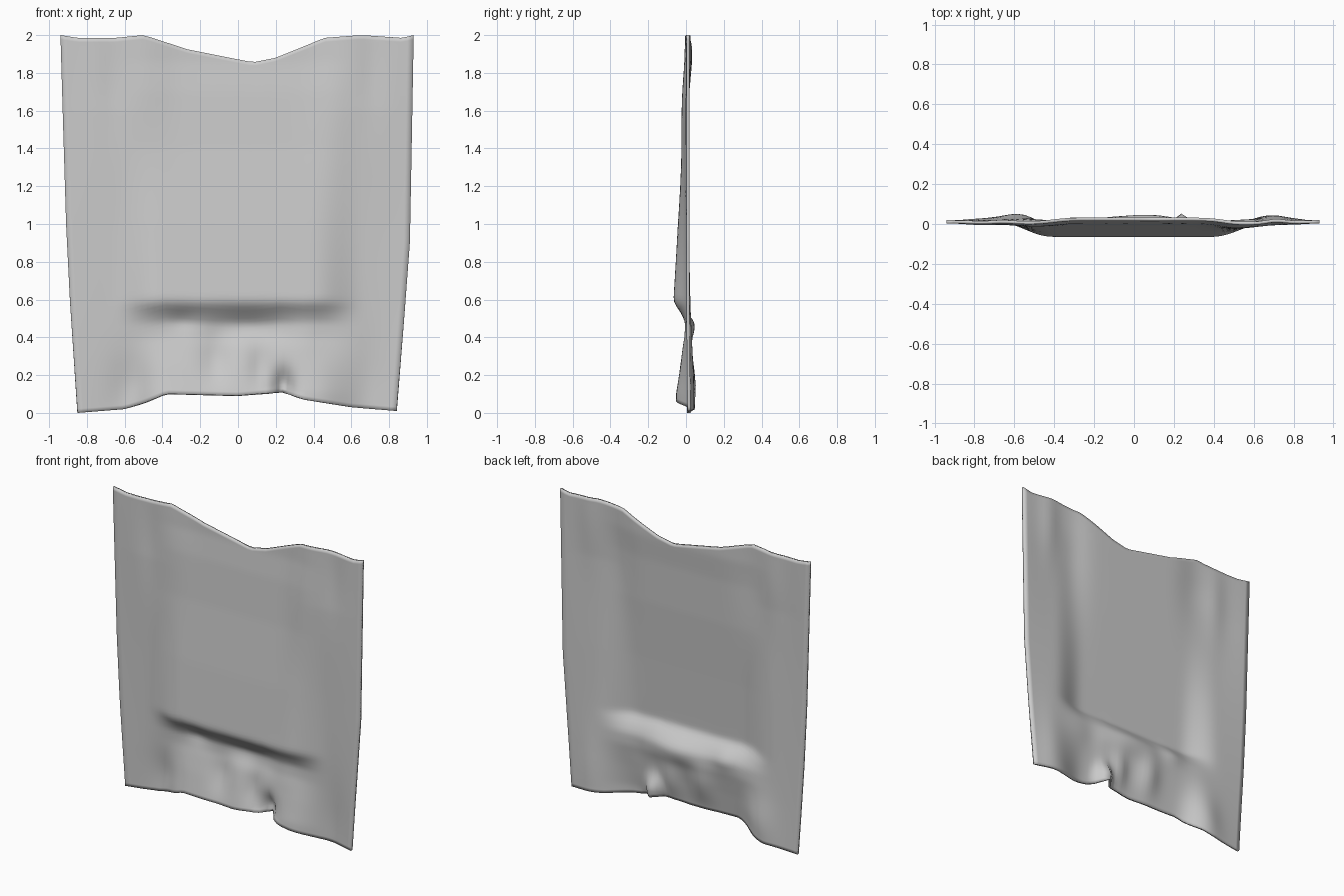
import bpy, bmesh
from math import exp

cube = bpy.data.objects.get("Cube")
if cube:
    bpy.data.objects.remove(cube)


def along(points, t):
    """Linear interpolation through a short profile."""
    if t <= points[0][0]:
        return points[0][1]
    for (a, p), (b, q) in zip(points, points[1:]):
        if t <= b:
            return p + (q - p) * (t - a) / (b - a)
    return points[-1][1]


def bump(x, z, cx, cz, wx, wz, depth):
    """Soft fold centred on (cx, cz)."""
    return depth * exp(-((x - cx) / wx) ** 2 - ((z - cz) / wz) ** 2)


# Outline of the cloth
right_edge = [(0, -.85), (.6, -.89), (1, -.91), (2, -.94)]
left_edge = [(0, .84), (.5, .88), (.9, .91), (2, .93)]
top_edge = [(-.94, 2), (-.85, 1.985), (-.65, 1.985), (-.5, 2), (-.27, 1.925),
            (.08, 1.855), (.2, 1.88), (.46, 1.985), (.65, 2), (.87, 1.985), (.93, 2)]
hem = [(-.85, 0), (-.6, .02), (-.5, .05), (-.38, .1), (0, .09), (.23, .11),
       (.35, .07), (.6, .03), (.84, .01)]

# Depth of the sagging middle and of the flat sides, by height
middle = [(.1, -.045), (.25, -.02), (.4, .01), (.48, .01), (.54, -.02), (.58, -.053),
          (.6, -.058), (1, -.034), (1.4, -.004), (1.7, .01), (1.86, .024)]
sides = [(0, .025), (.3, .018), (1, .008), (1.6, -.004), (2, .005)]
blend = [(-.66, 0), (-.42, 1), (.4, 1), (.66, 0)]

# Small folds: centre x, centre z, width, height, depth
folds = [(-.54, .12, .1, .2, .045), (.24, .14, .045, .09, .1), (-.3, .49, .07, .06, .02),
         (.12, .24, .05, .12, .03), (-.12, .28, .07, .13, .03), (.05, .46, .18, .07, .03),
         (.72, .15, .1, .3, .015), (-.47, 1.85, .1, .35, -.016), (.5, 1.65, .1, .5, -.018),
         (-.66, 1.75, .07, .3, .014), (.72, 1.85, .07, .3, .016), (.35, .4, .08, .12, -.012)]


def depth(x, z):
    k = along(blend, x)
    k = k * k * (3 - 2 * k)
    y = along(middle, z) * k + along(sides, z) * (1 - k)
    y += sum(bump(x, z, *f) for f in folds)
    # settle to a flat border at the two side edges
    border = min(1, max(0, (.9 - abs(x)) / .2))
    return y * border + .011 * (1 - border)


# Cloth sheet as a regular grid fitted to the outline
cols, rows = 56, 90
bm = bmesh.new()
grid = []
for j in range(rows + 1):
    row = []
    v = j / rows
    for i in range(cols + 1):
        u = i / cols
        x = along(right_edge, 2 * v) * (1 - u) + along(left_edge, 2 * v) * u
        low, high = along(hem, x), along(top_edge, x)
        z = low + (high - low) * v
        row.append(bm.verts.new((x, depth(x, z), z)))
    grid.append(row)
for j in range(rows):
    for i in range(cols):
        bm.faces.new((grid[j][i], grid[j][i + 1], grid[j + 1][i + 1], grid[j + 1][i]))
# Relax the creases slightly
inner = [v for v in bm.verts if not v.is_boundary]
for step in range(2):
    bmesh.ops.smooth_vert(bm, verts=inner, factor=.5, use_axis_y=True)
mesh = bpy.data.meshes.new("cloth_sheet")
bm.to_mesh(mesh)
bm.free()
cloth = bpy.data.objects.new("cloth_sheet", mesh)
bpy.context.collection.objects.link(cloth)
mesh.shade_smooth()

# Thin padding between the front and back faces
padding = cloth.modifiers.new("padding", "SOLIDIFY")
padding.thickness = .016
padding.offset = 0

# Plain grey fabric
fabric = bpy.data.materials.new("grey_fabric")
fabric.use_nodes = True
colour = (.6, .6, .6, 1)
fabric.diffuse_color = colour
fabric.node_tree.nodes["Principled BSDF"].inputs["Base Color"].default_value = colour
mesh.materials.append(fabric)
